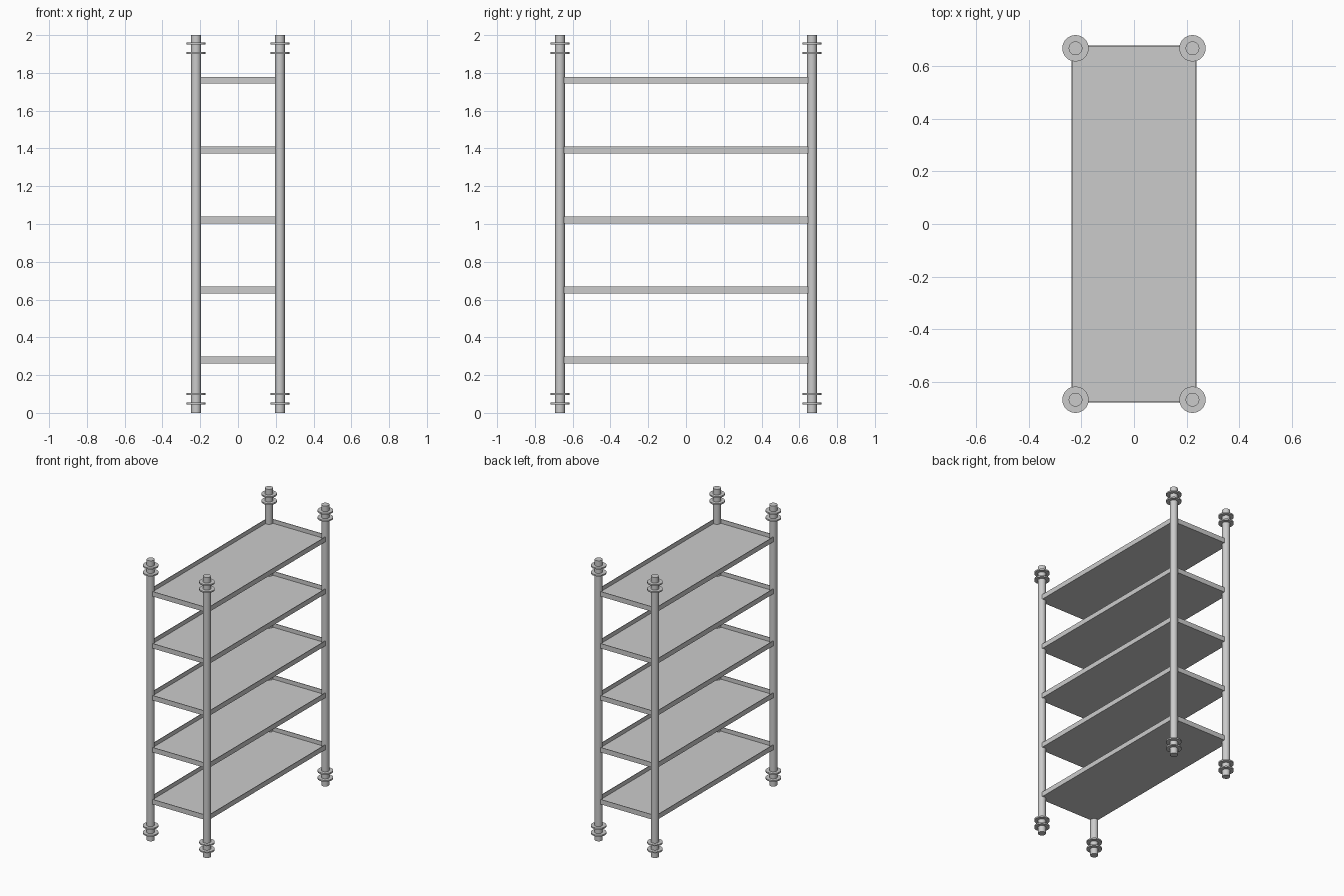
import bpy, bmesh

if "Cube" in bpy.data.objects:
    bpy.data.objects.remove(bpy.data.objects["Cube"])

PX, PY = 0.222, 0.667        # post centres
HX, HY = 0.237, 0.678        # tray half sizes
TRAY_H, WALL = 0.035, 0.006


def cylinder(name, x, y, z0, z1, r):
    bpy.ops.mesh.primitive_cylinder_add(vertices=32, radius=r, depth=z1 - z0,
                                        location=(x, y, (z0 + z1) / 2))
    ob = bpy.context.object
    ob.name = name
    bpy.ops.object.shade_smooth_by_angle()
    return ob


def tray(name, z):
    # Open tray: box whose top face is inset and pushed down to the floor
    bm = bmesh.new()
    bmesh.ops.create_cube(bm, size=1)
    bmesh.ops.scale(bm, vec=(2 * HX, 2 * HY, TRAY_H), verts=bm.verts)
    top = max(bm.faces, key=lambda f: f.calc_center_median().z)
    bmesh.ops.inset_region(bm, faces=[top], thickness=WALL)
    inner = bmesh.ops.extrude_discrete_faces(bm, faces=[top])["faces"][0]
    bmesh.ops.translate(bm, vec=(0, 0, -(TRAY_H - WALL)), verts=inner.verts)
    bmesh.ops.recalc_face_normals(bm, faces=bm.faces)
    mesh = bpy.data.meshes.new(name)
    bm.to_mesh(mesh)
    bm.free()
    ob = bpy.data.objects.new(name, mesh)
    ob.location.z = z
    bpy.context.collection.objects.link(ob)


# Corner posts with paired collars at both ends
for sx, side in ((-1, "left"), (1, "right")):
    for sy, end in ((-1, "front"), (1, "back")):
        x, y = sx * PX, sy * PY
        cylinder(f"{end}_{side}_post", x, y, 0, 2, 0.026)
        for i, z in enumerate((0.05, 0.10, 1.905, 1.955)):
            cylinder(f"{end}_{side}_collar_{i + 1}", x, y, z - 0.005, z + 0.005, 0.05)

# Five evenly spaced trays
for i in range(5):
    tray(f"shelf_tray_{i + 1}", 0.28 + 0.3705 * i)
